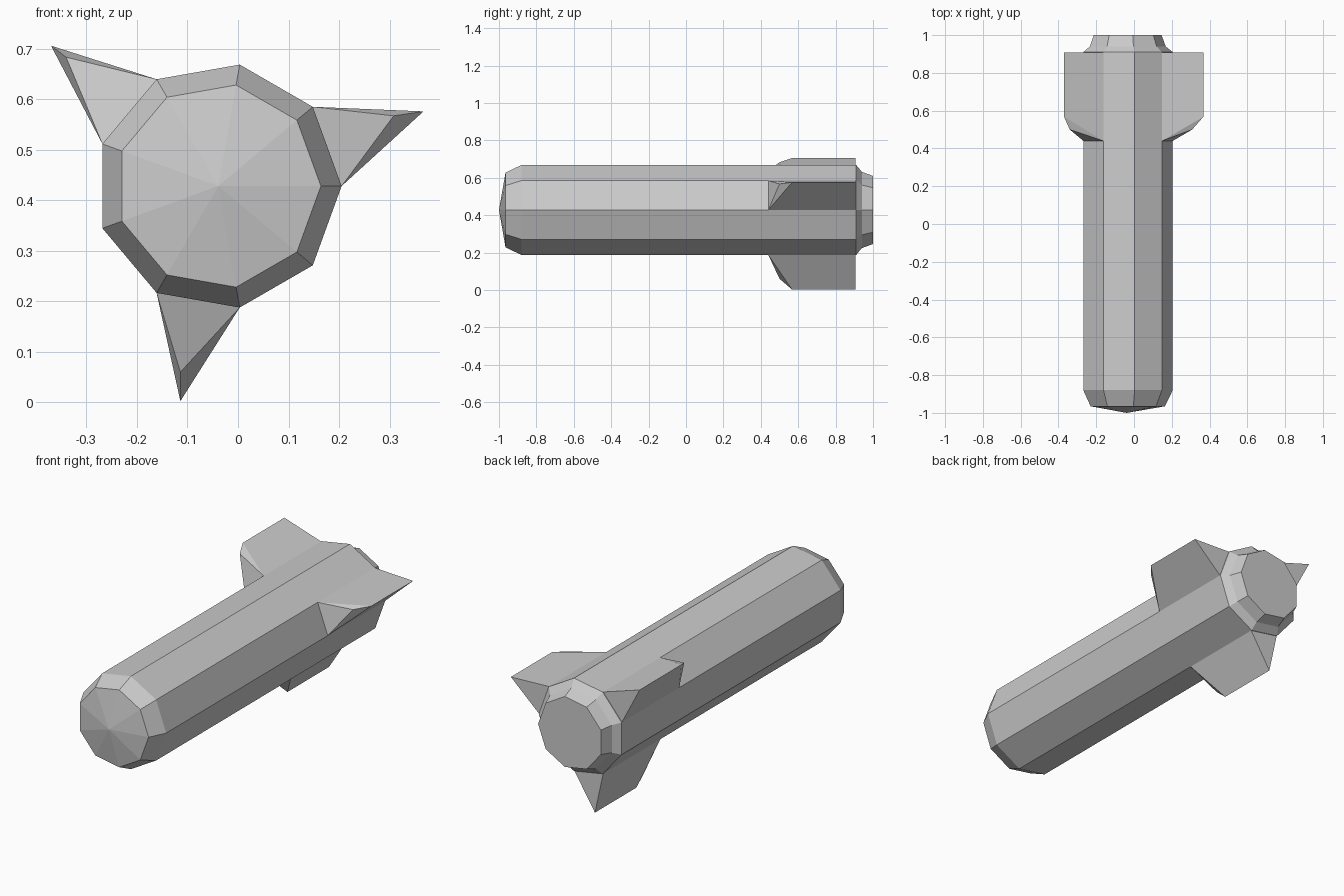
import bpy, bmesh
from math import cos, sin, radians

if "Cube" in bpy.data.objects:
    bpy.data.objects.remove(bpy.data.objects["Cube"])

CX, CZ, SIDES, R = -0.039, 0.428, 9, 0.244


def polar(r, deg, y):
    return (CX + r * cos(radians(deg)), y, CZ + r * sin(radians(deg)))


def make_object(name, bm):
    bmesh.ops.recalc_face_normals(bm, faces=bm.faces)
    mesh = bpy.data.meshes.new(name)
    bm.to_mesh(mesh)
    bm.free()
    obj = bpy.data.objects.new(name, mesh)
    bpy.context.collection.objects.link(obj)
    return obj


# Nine-sided body: rings along y, shallow pointed nose, flat tail
profile = [(-0.965, 0.203), (-0.88, R), (0.91, R), (0.94, 0.207), (1.0, 0.185)]
bm = bmesh.new()
rings = [[bm.verts.new(polar(r, 40 * i, y)) for i in range(SIDES)]
         for y, r in profile]
nose = bm.verts.new((CX, -1.0, CZ))
for i in range(SIDES):
    j = (i + 1) % SIDES
    bm.faces.new((nose, rings[0][i], rings[0][j]))
    for a, b in zip(rings, rings[1:]):
        bm.faces.new((a[i], b[i], b[j], a[j]))
bm.faces.new(rings[-1])
make_object("body", bm)


# Tail fins: wedges growing from every third side, chamfered at the front
def fin(name, side, shoulder):
    bm = bmesh.new()
    v = bm.verts.new
    a0, b0 = (v(polar(R, side + s, 0.44)) for s in (-20, 20))
    a1, b1 = (v(polar(R, side + s, 0.907)) for s in (-20, 20))
    mid = v((shoulder[0], 0.5, shoulder[1]))
    tip0, tip1 = (v(polar(0.432, side, y)) for y in (0.567, 0.907))
    for f in ((a0, b0, mid), (a0, mid, tip0), (b0, tip0, mid),
              (a0, tip0, tip1, a1), (b0, b1, tip1, tip0),
              (a1, tip1, b1), (a0, a1, b1, b0)):
        bm.faces.new(f)
    make_object(name, bm)


fin("right_fin", 20, (0.308, 0.567))
fin("left_fin", 140, (-0.34, 0.683))
fin("bottom_fin", 260, (-0.114, 0.06))
